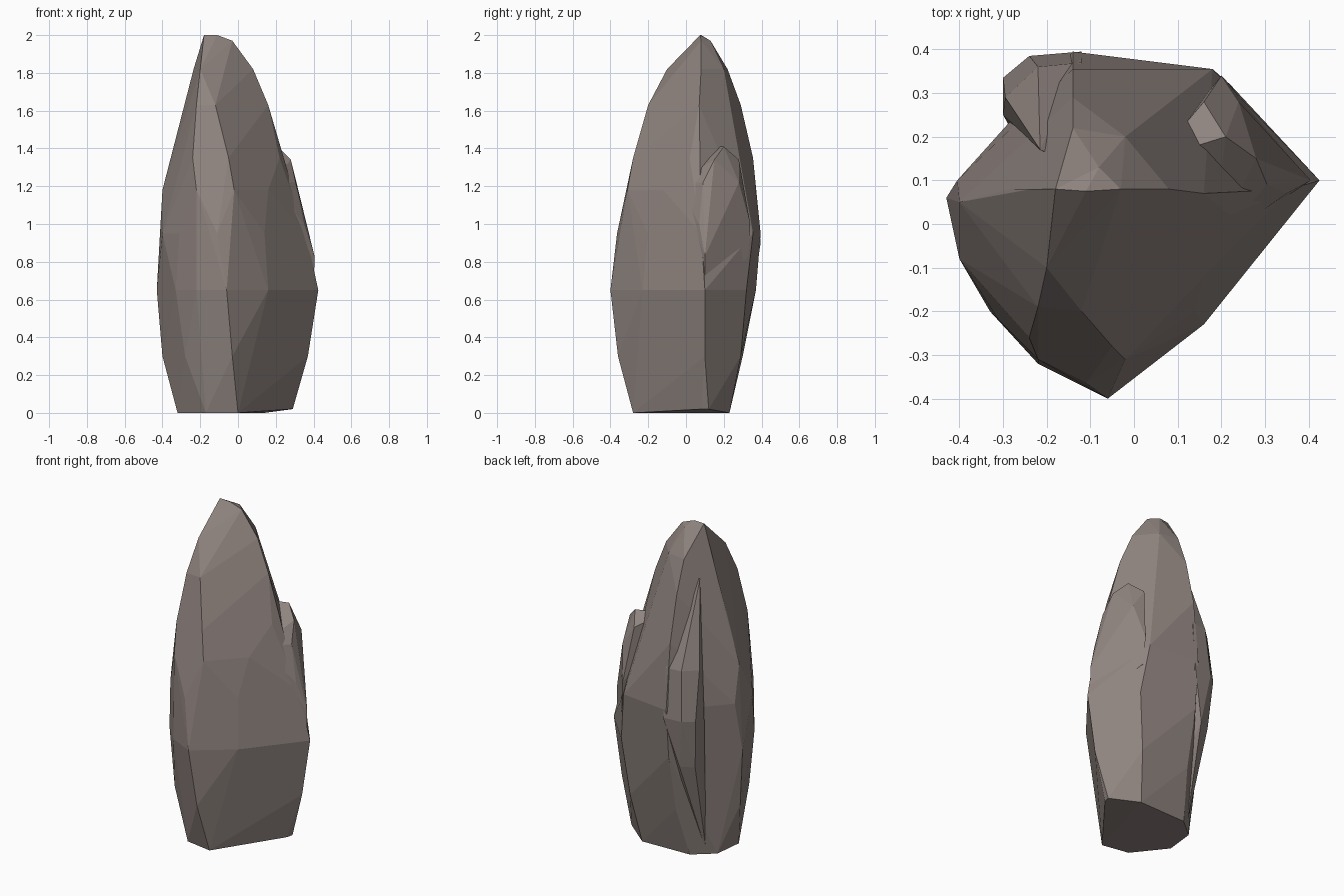
import bpy, bmesh, math

if "Cube" in bpy.data.objects:
    bpy.data.objects.remove(bpy.data.objects["Cube"])

stone = bpy.data.materials.new("warm_grey_stone")
stone.diffuse_color = (0.275, 0.23, 0.212, 1)
stone.use_nodes = True
stone.node_tree.nodes["Principled BSDF"].inputs["Base Color"].default_value = stone.diffuse_color


def chunk(name, levels):
    """Faceted rock chunk: hull around corner points given as {height: [(x, y), ...]}."""
    bm = bmesh.new()
    for z, corners in levels.items():
        for x, y in corners:
            bm.verts.new((x, y, z))
    hull = bmesh.ops.convex_hull(bm, input=bm.verts[:])
    inside = {v for v in hull["geom_interior"] if isinstance(v, bmesh.types.BMVert)}
    inside |= {v for v in bm.verts if not v.link_faces}
    bmesh.ops.delete(bm, geom=list(inside), context="VERTS")
    # merge nearly flat triangles into broad facets
    bmesh.ops.dissolve_limit(bm, angle_limit=math.radians(4),
                             verts=bm.verts[:], edges=bm.edges[:])
    bmesh.ops.recalc_face_normals(bm, faces=bm.faces[:])
    mesh = bpy.data.meshes.new(name)
    bm.to_mesh(mesh)
    bm.free()
    mesh.materials.append(stone)
    obj = bpy.data.objects.new(name, mesh)
    bpy.context.collection.objects.link(obj)
    return obj


# main body: base, wide belly, tapering to a short off-centre crest
body = chunk("standing_stone", {
    0.00: [(0, -.28), (-.17, -.25), (-.32, -.06), (-.30, .12), (-.18, .22), (.14, .23)],
    0.02: [(.28, .08), (.29, .12)],
    0.30: [(-.03, -.36), (-.40, .04), (.37, .10), (-.28, -.22), (.18, .29), (-.14, .30)],
    0.65: [(-.06, -.40), (.16, -.23), (.35, 0), (.425, .10), (.22, .32),
           (-.14, .37), (-.43, .06), (-.33, -.20), (-.22, -.32)],
    0.95: [(-.11, -.365), (.14, -.20), (.36, .08), (.18, .355), (-.14, .395),
           (-.405, .10), (-.40, -.08), (-.31, -.22)],
    1.18: [(-.40, .05), (-.22, -.31), (-.02, -.31), (.16, -.12)],
    1.35: [(-.24, -.26), (-.05, -.28), (.22, .02), (-.14, .355), (-.345, .06)],
    1.63: [(-.22, -.19), (-.12, -.20), (.16, .07), (.03, .24), (-.14, .29), (-.28, .08)],
    1.82: [(-.20, -.10), (.08, .08), (-.02, .20), (-.14, .22), (-.235, .08)],
    1.97: [(-.03, .08), (-.08, .13)],
    2.00: [(-.18, .08), (-.11, .075)],
})

# shoulder ledge at the back right
shoulder = chunk("right_shoulder", {
    0.60: [(.10, .10), (.40, .10)],
    0.83: [(.405, .10), (.21, .33)],
    1.00: [(.35, .07), (.20, .34)],
    1.22: [(.305, .09), (.24, .28), (.18, -.05)],
    1.34: [(.28, .15), (.16, .28)],
    1.41: [(.21, .20), (.05, .15)],
})

# blunt ridge down the back left
ridge = chunk("back_left_ridge", {
    0.02: [(-.25, .16), (-.10, .10)],
    0.60: [(-.28, .31), (-.20, .35)],
    0.90: [(-.30, .335), (-.24, .385), (-.12, .395), (-.30, .25)],
    1.20: [(-.295, .29), (-.22, .36), (-.12, .37)],
    1.70: [(-.215, .17), (-.10, .12)],
})

# fuse the chunks into one stone
bpy.context.view_layer.objects.active = body
for part in (shoulder, ridge):
    mod = body.modifiers.new("fuse", "BOOLEAN")
    mod.operation, mod.solver, mod.object = "UNION", "EXACT", part
    bpy.ops.object.modifier_apply(modifier=mod.name)
    bpy.data.objects.remove(part)
